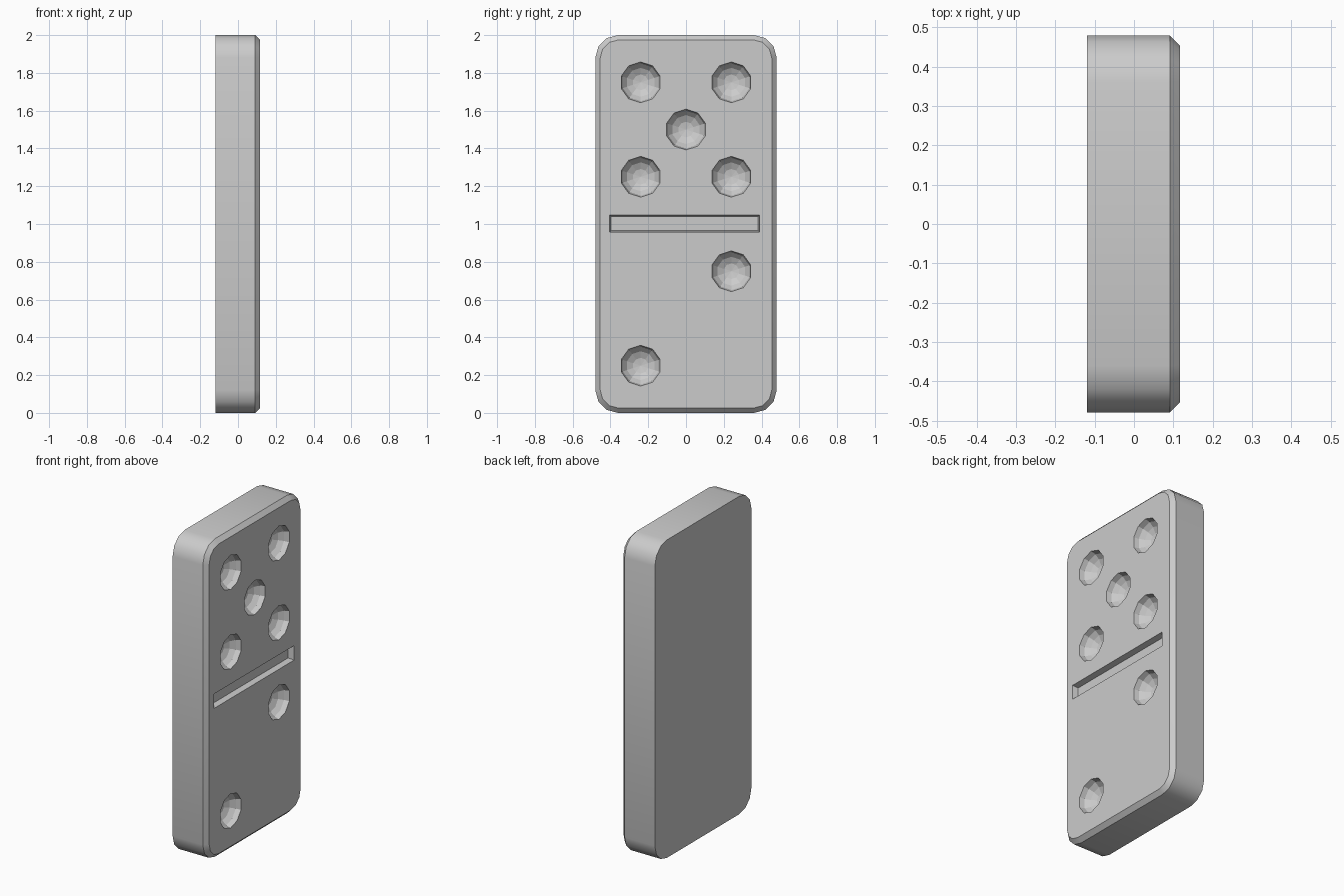
import bpy, bmesh, math
from mathutils import Matrix, Vector

if "Cube" in bpy.data.objects:
    bpy.data.objects.remove(bpy.data.objects["Cube"])

BACK, SHOULDER, FACE = -0.119, 0.091, 0.117


def new_object(name, bm):
    bmesh.ops.recalc_face_normals(bm, faces=bm.faces)
    mesh = bpy.data.meshes.new(name)
    bm.to_mesh(mesh)
    bm.free()
    obj = bpy.data.objects.new(name, mesh)
    bpy.context.collection.objects.link(obj)
    return obj


def loft(bm, rings):
    loops = [[bm.verts.new(p) for p in ring] for ring in rings]
    n = len(loops[0])
    for a, b in zip(loops, loops[1:]):
        for i in range(n):
            bm.faces.new((a[i], a[(i + 1) % n], b[(i + 1) % n], b[i]))
    bm.faces.new(loops[0])
    bm.faces.new(loops[-1])


def rounded_ring(x, inset, radius=0.12, steps=3):
    hy, hz = 0.48 - radius, 1.0 - radius
    r = radius - inset
    pts = []
    for q, (sy, sz) in enumerate(((1, 1), (-1, 1), (-1, -1), (1, -1))):
        for k in range(steps + 1):
            a = math.pi / 2 * (q + k / steps)
            pts.append((x, sy * hy + r * math.cos(a), 1 + sz * hz + r * math.sin(a)))
    return pts


def rect_ring(x, inset):
    y0, y1, z0, z1 = -0.405 + inset, 0.39 - inset, 0.957 + inset, 1.048 - inset
    return [(x, y0, z0), (x, y1, z0), (x, y1, z1), (x, y0, z1)]


# tile with rounded corners and a chamfered face
bm = bmesh.new()
loft(bm, [rounded_ring(BACK, 0), rounded_ring(SHOULDER, 0), rounded_ring(FACE, 0.026)])
tile = new_object("domino_tile", bm)
bpy.context.view_layer.objects.active = tile
tile.select_set(True)
bpy.ops.object.shade_smooth_by_angle(angle=math.radians(35))

# cutters: faceted round pips and the dividing groove
cut = bmesh.new()
for y, z in ((-0.24, 1.75), (0.24, 1.75), (0, 1.5), (-0.24, 1.25), (0.24, 1.25),
             (0.24, 0.75), (-0.24, 0.25)):
    m = Matrix.Translation(Vector((FACE, y, z))) @ Matrix.Rotation(math.pi / 2, 4, 'Y')
    m = m @ Matrix.Diagonal((1, 1, 0.75, 1)) @ Matrix.Rotation(math.pi / 10, 4, 'Z')
    # ten-sided ball, vertices at left and right of the face
    bmesh.ops.create_uvsphere(cut, u_segments=10, v_segments=8, radius=0.108, matrix=m)
loft(cut, [rect_ring(FACE - 0.035, 0.008), rect_ring(FACE, 0), rect_ring(FACE + 0.05, 0)])
cutter = new_object("pip_cutter", cut)
cutter.hide_render = True
cutter.hide_set(True)

mod = tile.modifiers.new("carve", 'BOOLEAN')
mod.operation = 'DIFFERENCE'
mod.solver = 'EXACT'
mod.object = cutter
